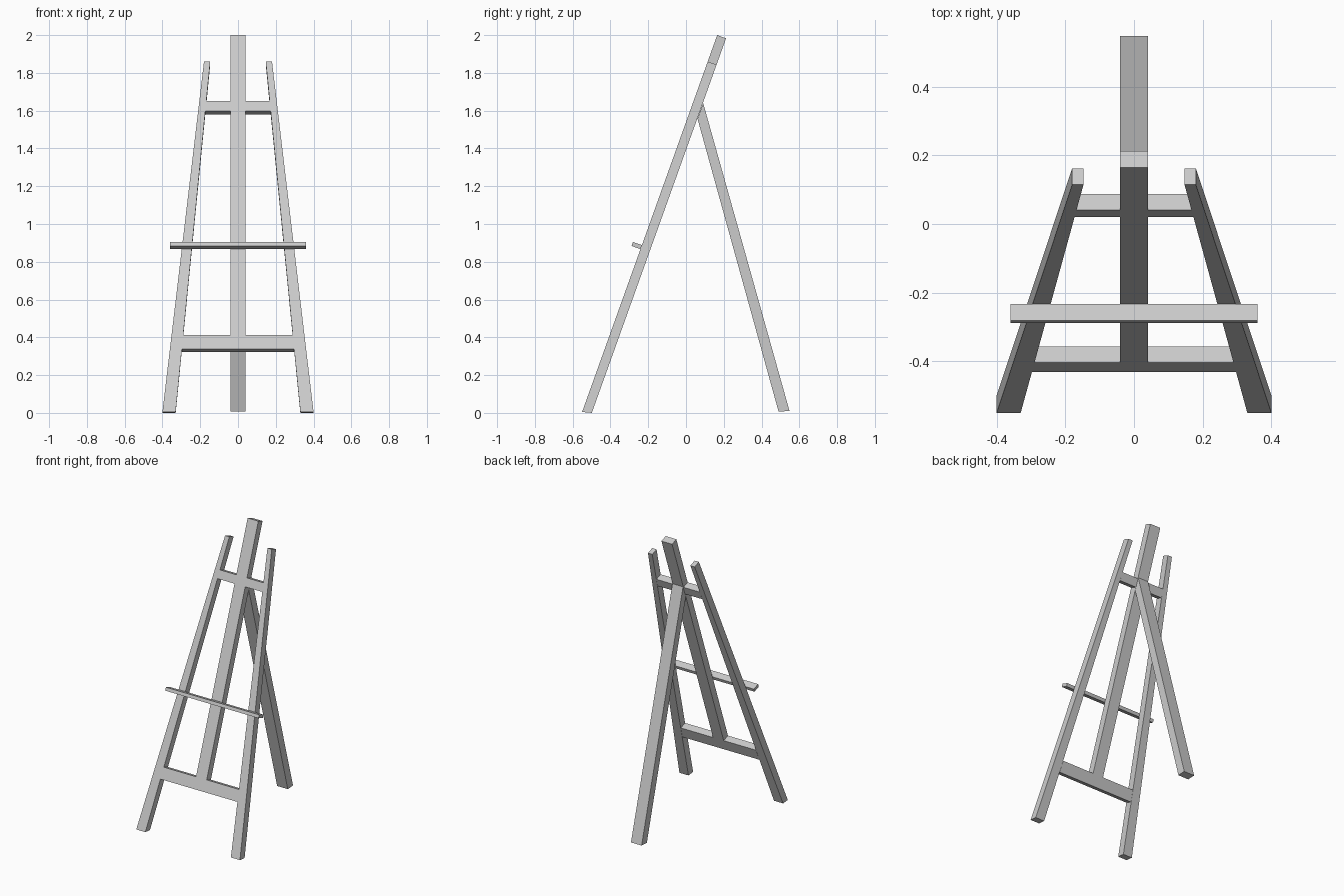
import bpy, math

if "Cube" in bpy.data.objects:
    bpy.data.objects.remove(bpy.data.objects["Cube"])

# Leaning front plane: starts at y=-0.55 and runs back as it rises
Y0, Z0 = -0.55, 0.005
K = 0.3584
L = math.hypot(1, K)
UP, SIDE = 1 / L, K / L
THICK = 0.05


def plane_point(x, z, d):
    """Point on the front face at height z, pushed d into the frame."""
    y = Y0 + K * (z - Z0) + d * UP
    z = z - d * SIDE
    if z < 0:  # trim the feet at the floor
        y, z = y - K * z, 0
    return (x, y, z)


def prism(name, a, b):
    """Closed prism between two matching outlines."""
    n = len(a)
    faces = [tuple(range(n)), tuple(range(2 * n - 1, n - 1, -1))]
    faces += [(i, i + n, (i + 1) % n + n, (i + 1) % n) for i in range(n)]
    mesh = bpy.data.meshes.new(name)
    mesh.from_pydata(a + b, [], faces)
    obj = bpy.data.objects.new(name, mesh)
    bpy.context.collection.objects.link(obj)
    return obj


def slab(name, outline, d0=0.0, d1=THICK, mirror=False):
    obj = prism(name, [plane_point(x, z, d0) for x, z in outline],
                [plane_point(x, z, d1) for x, z in outline])
    if mirror:
        obj.modifiers.new("mirror", 'MIRROR')
    return obj


def rect(x0, x1, z0, z1):
    return [(x0, z0), (x1, z0), (x1, z1), (x0, z1)]


def inner_x(z):
    return 0.33 - (0.33 - 0.147) * (z - Z0) / (1.86 - Z0)


W = 0.041

# Tapered front legs
slab("front_legs", [(0.33, Z0), (0.40, Z0), (0.18, 1.86), (0.147, 1.86)], mirror=True)

# Centre post
slab("centre_post", rect(-W, W, 0.338, 2.0))

# Cross bars, fitted between post and legs
for name, z0, z1 in (("lower_crossbar", 0.338, 0.413), ("upper_crossbar", 1.597, 1.652)):
    slab(name, [(W, z0), (inner_x(z0), z0), (inner_x(z1), z1), (W, z1)], mirror=True)

# Canvas ledge standing out from the front face
slab("canvas_ledge", rect(-0.36, 0.36, 0.867, 0.888), -0.05, 0.0)

# Rear leg, mitred against the back of the post
side = [(0.490, 0.007), (0.548, 0.010), (0.091, 1.640), (0.061, 1.557)]
prism("rear_leg", [(-W, y, z) for y, z in side], [(W, y, z) for y, z in side])

# Make all face normals point outwards
import bmesh
for obj in bpy.context.collection.objects:
    bm = bmesh.new()
    bm.from_mesh(obj.data)
    bmesh.ops.recalc_face_normals(bm, faces=bm.faces)
    bm.to_mesh(obj.data)
    bm.free()
